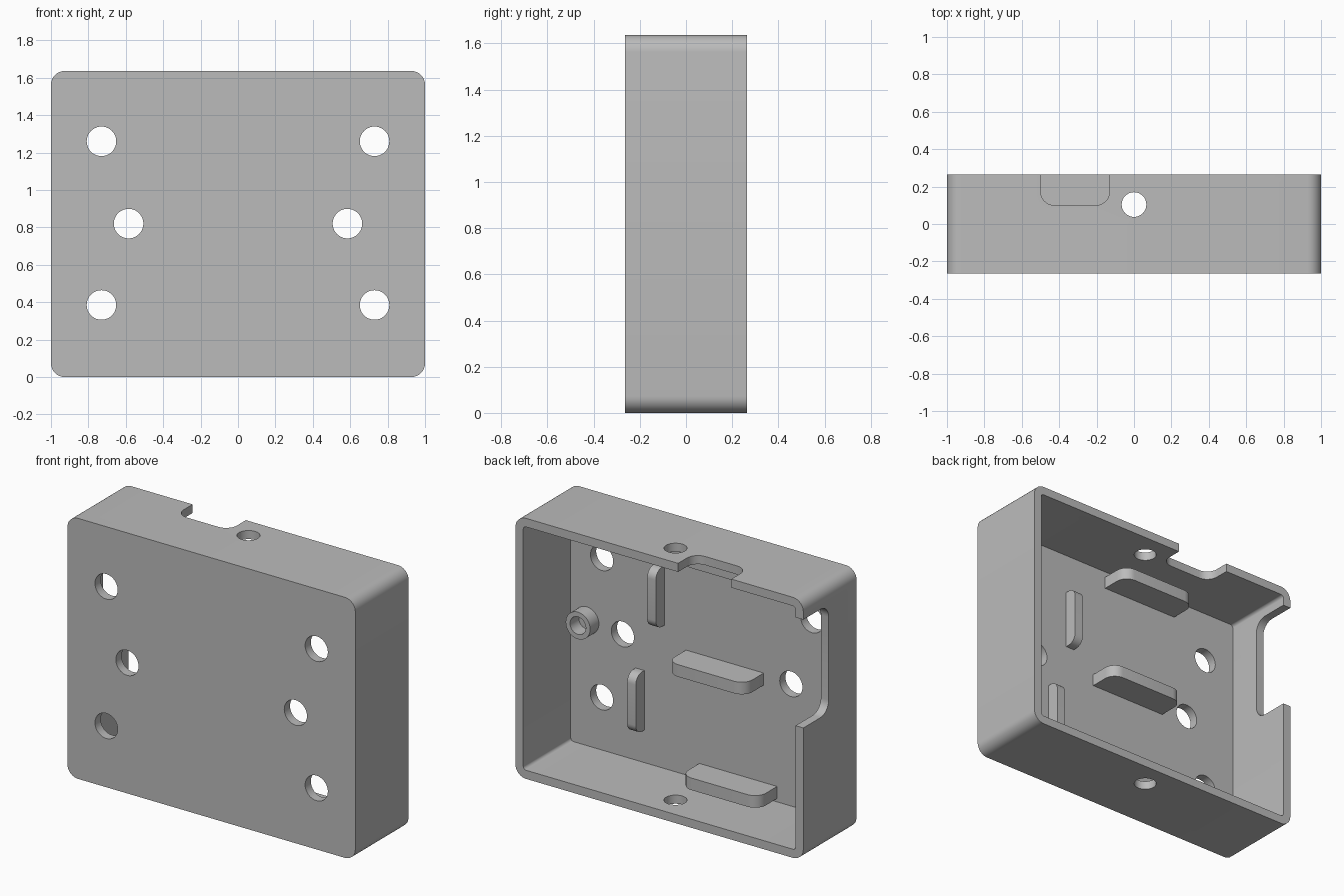
import bpy, bmesh, math
from math import sin, cos, pi
from mathutils import Vector

if "Cube" in bpy.data.objects:
    bpy.data.objects.remove(bpy.data.objects["Cube"], do_unlink=True)

grey = bpy.data.materials.new("plain grey")
grey.use_nodes = True
grey.diffuse_color = (0.5, 0.5, 0.5, 1)
grey.node_tree.nodes["Principled BSDF"].inputs["Base Color"].default_value = grey.diffuse_color


def rounded(u0, u1, v0, v1, radii, steps=8):
    """Rectangle outline; radii run from lower left, counter-clockwise."""
    corners = [(u0, v0, 1, 1), (u1, v0, -1, 1), (u1, v1, -1, -1), (u0, v1, 1, -1)]
    pts = []
    for i, ((u, v, su, sv), r) in enumerate(zip(corners, radii)):
        if r == 0:
            pts.append((u, v))
            continue
        for k in range(steps + 1):
            a = pi + pi / 2 * (i + k / steps)
            pts.append((u + su * r + r * cos(a), v + sv * r + r * sin(a)))
    return pts


def circle(u, v, r, n=40):
    return [(u + r * cos(2 * pi * k / n), v + r * sin(2 * pi * k / n)) for k in range(n)]


def prism(name, outline, axis, lo, hi):
    """Extrude an outline along an axis from lo to hi."""
    place = {"x": lambda u, v, t: (t, u, v),
             "y": lambda u, v, t: (u, t, v),
             "z": lambda u, v, t: (u, v, t)}[axis]
    bm = bmesh.new()
    base = bm.faces.new([bm.verts.new(place(u, v, lo)) for u, v in outline])
    side = bmesh.ops.extrude_face_region(bm, geom=[base])
    verts = [g for g in side["geom"] if isinstance(g, bmesh.types.BMVert)]
    bmesh.ops.translate(bm, verts=verts, vec=Vector(place(0, 0, hi - lo)))
    bmesh.ops.recalc_face_normals(bm, faces=bm.faces)
    mesh = bpy.data.meshes.new(name)
    bm.to_mesh(mesh)
    bm.free()
    mesh.materials.append(grey)
    obj = bpy.data.objects.new(name, mesh)
    bpy.context.collection.objects.link(obj)
    return obj


def activate(obj):
    bpy.ops.object.select_all(action="DESELECT")
    obj.select_set(True)
    bpy.context.view_layer.objects.active = obj


def cut(obj, cutters):
    activate(obj)
    for c in cutters:
        mod = obj.modifiers.new("cut", "BOOLEAN")
        mod.operation, mod.solver, mod.object = "DIFFERENCE", "EXACT", c
        bpy.ops.object.modifier_apply(modifier=mod.name)
        bpy.data.objects.remove(c, do_unlink=True)


H, BACK, WALL = 1.636, 0.264, 0.054
FLOOR = -0.207

# Open-backed box with rounded corners
case = prism("case", rounded(-1, 1, 0, H, [0.073] * 4), "y", -BACK, BACK)
cutters = [prism("cavity", rounded(-1 + WALL, 1 - WALL, WALL, H - WALL, [0.02] * 4),
                 "y", FLOOR, 0.5)]

# Mounting holes in the front plate
for side in (-1, 1):
    for x, z in ((0.73, 1.26), (0.585, 0.82), (0.73, 0.385)):
        cutters.append(prism("plate_hole", circle(side * x, z, 0.079), "y", -0.5, 0.1))

# Holes through the top and bottom walls, and the two cable notches
cutters.append(prism("wall_hole", circle(0, 0.104, 0.066), "z", -0.5, 2))
cutters.append(prism("top_notch", rounded(-0.5, -0.13, 0.1, 0.5, [0.075, 0, 0, 0.075]),
                     "z", 1.45, 2))
cutters[-1].data.update()
cutters.append(prism("side_notch", rounded(0.013, 0.5, 0.835, 1.515, [0.08, 0, 0, 0.08]),
                     "x", -1.2, -0.85))
bpy.data.objects.remove(cutters.pop(-2), do_unlink=True)
cutters.append(prism("top_notch", rounded(-0.5, -0.13, 0.1, 0.5, [0.075, 0.075, 0, 0]),
                     "z", 1.45, 2))
cut(case, cutters)
parts = [case]

# Horizontal support ribs
for name, x, z in (("lower", -0.218, 0.113), ("middle", -0.125, 0.80), ("upper", -0.218, 1.507)):
    outline = rounded(x - 0.27, x + 0.27, FLOOR - 0.02, -0.02, [0, 0, 0.075, 0.075])
    parts.append(prism(name + "_rib", outline, "z", z - 0.038, z + 0.038))

# Upright support ribs
for name, x, z in (("upper", 0.326, 1.14), ("lower", 0.465, 0.445)):
    outline = rounded(FLOOR - 0.02, -0.123, z - 0.187, z + 0.187, [0, 0.06, 0.06, 0])
    parts.append(prism(name + "_upright_rib", outline, "x", x - 0.03, x + 0.03))

# Hollow boss
boss = prism("boss", circle(0.835, 0.84, 0.085), "y", FLOOR - 0.02, -0.12)
cut(boss, [prism("bore", circle(0.835, 0.84, 0.055), "y", FLOOR, 0)])
parts.append(boss)

for part in parts:
    activate(part)
    bpy.ops.object.shade_smooth_by_angle(angle=math.radians(30))
